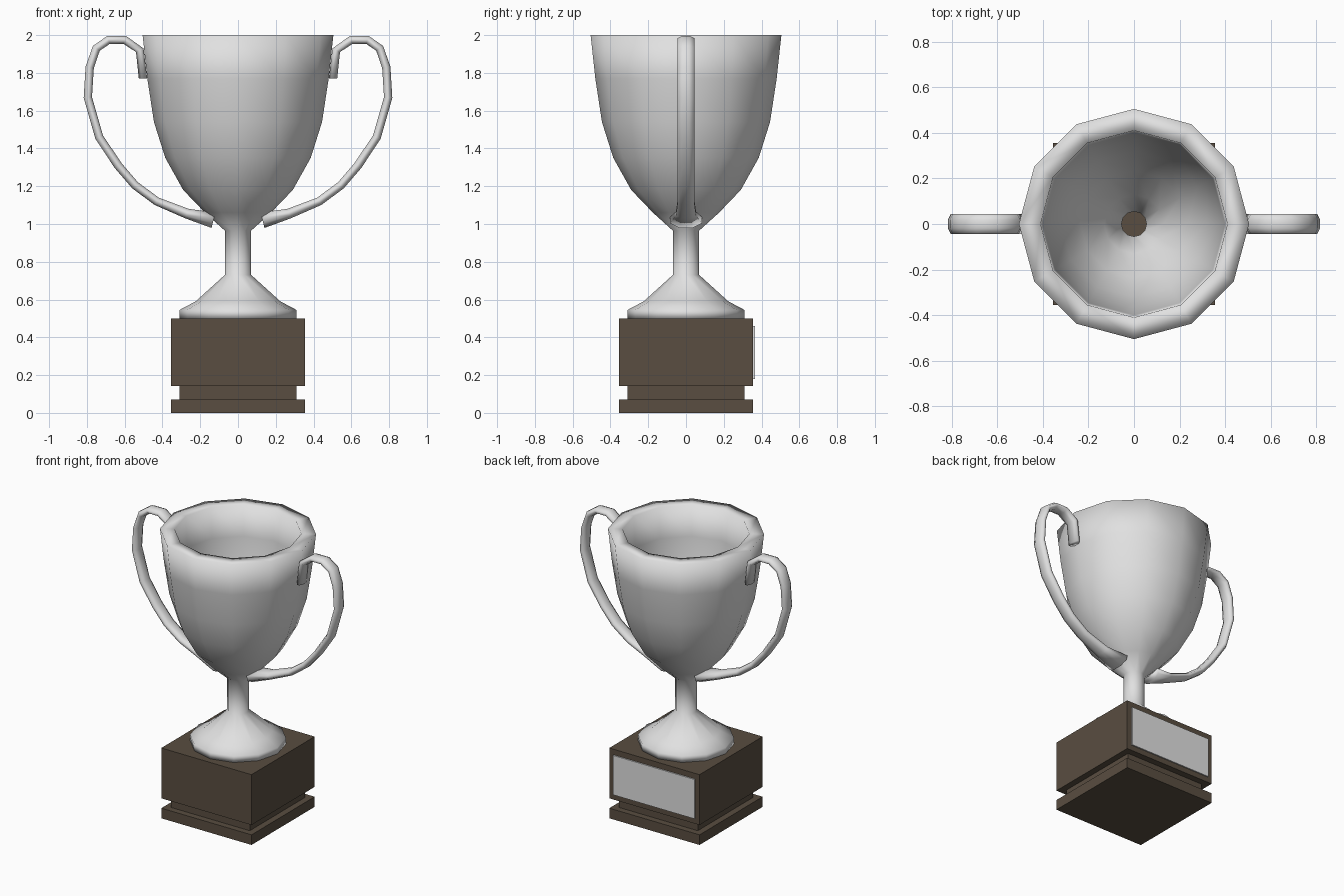
import bpy, bmesh, math
from mathutils import Vector

if "Cube" in bpy.data.objects:
    bpy.data.objects.remove(bpy.data.objects["Cube"])


def material(name, rgb):
    m = bpy.data.materials.new(name)
    m.diffuse_color = (*rgb, 1)
    m.use_nodes = True
    m.node_tree.nodes["Principled BSDF"].inputs["Base Color"].default_value = m.diffuse_color
    return m


SILVER = material("silver", (0.75, 0.75, 0.75))
WOOD = material("dark wood", (0.10, 0.075, 0.052))


def finish(name, bm, mat, smooth):
    bmesh.ops.recalc_face_normals(bm, faces=bm.faces)
    me = bpy.data.meshes.new(name)
    bm.to_mesh(me)
    bm.free()
    ob = bpy.data.objects.new(name, me)
    bpy.context.collection.objects.link(ob)
    me.materials.append(mat)
    for p in me.polygons:
        p.use_smooth = smooth
    return ob


def bridge(bm, rings, closed=False):
    n = len(rings[0])
    pairs = list(zip(rings, rings[1:]))
    if closed:
        pairs.append((rings[-1], rings[0]))
    for a, b in pairs:
        for i in range(n):
            j = (i + 1) % n
            bm.faces.new((a[i], a[j], b[j], b[i]))


def lathe(name, profile, n, mat):
    bm = bmesh.new()
    rings = [[bm.verts.new((r * math.cos(math.tau * i / n),
                            r * math.sin(math.tau * i / n), z)) for i in range(n)]
             for r, z in profile]
    bridge(bm, rings, closed=True)
    return finish(name, bm, mat, True)


def box(name, hx, y0, y1, z0, z1, mat):
    bm = bmesh.new()
    bmesh.ops.create_cube(bm, size=1)
    for v in bm.verts:
        v.co = (v.co.x * 2 * hx, y0 + (v.co.y + 0.5) * (y1 - y0), z0 + (v.co.z + 0.5) * (z1 - z0))
    return finish(name, bm, mat, False)


def handle(name, side):
    # x, z, width scale along the loop
    path = [(0.503, 1.77, 1), (0.52, 1.92, 1), (0.60, 1.975, 1), (0.685, 1.975, 1),
            (0.75, 1.93, 1), (0.785, 1.83, 1), (0.795, 1.67, 1), (0.735, 1.46, 1),
            (0.635, 1.31, 1), (0.545, 1.205, 1), (0.43, 1.12, 1), (0.27, 1.055, 1.2),
            (0.13, 1.02, 1.9)]
    n = 8
    bm = bmesh.new()
    rings = []
    for k, (x, z, s) in enumerate(path):
        a, b = path[max(k - 1, 0)], path[min(k + 1, len(path) - 1)]
        t = Vector((b[0] - a[0], 0, b[1] - a[1])).normalized()
        if k == 0:
            t = Vector((0, 0, 1))
        nrm = Vector((t.z, 0, -t.x))
        ring = []
        for i in range(n):
            ang = math.tau * (i + 0.5) / n
            p = Vector((x, 0, z)) + nrm * (0.024 * s * math.cos(ang))
            p.y = 0.048 * s * math.sin(ang)
            p.x *= side
            ring.append(bm.verts.new(p))
        rings.append(ring)
    bridge(bm, rings)
    bm.faces.new(rings[0])
    bm.faces.new(rings[-1])
    return finish(name, bm, SILVER, True)


# Cup with bowl, stem and foot: outside going down, then hollow inside going up
outer = [(0.505, 2.0), (0.48, 1.77), (0.445, 1.54), (0.385, 1.35), (0.29, 1.18),
         (0.175, 1.06), (0.07, 0.965), (0.07, 0.73), (0.225, 0.59), (0.31, 0.545), (0.31, 0.5)]
inner = [(0.055, 0.5), (0.055, 0.97), (0.13, 1.09), (0.235, 1.22), (0.32, 1.38),
         (0.37, 1.56), (0.40, 1.78), (0.41, 2.0)]
lathe("cup", outer + inner, 12, SILVER)

# Handles on both sides
handle("handle_right", 1)
handle("handle_left", -1)

# Stepped plinth
box("plinth_bottom", 0.355, -0.355, 0.355, 0.0, 0.072, WOOD)
box("plinth_neck", 0.31, -0.31, 0.31, 0.072, 0.142, WOOD)
box("plinth_block", 0.355, -0.355, 0.355, 0.142, 0.5, WOOD)

# Blank plaque on the back
box("plaque", 0.32, 0.355, 0.364, 0.18, 0.46, SILVER)
